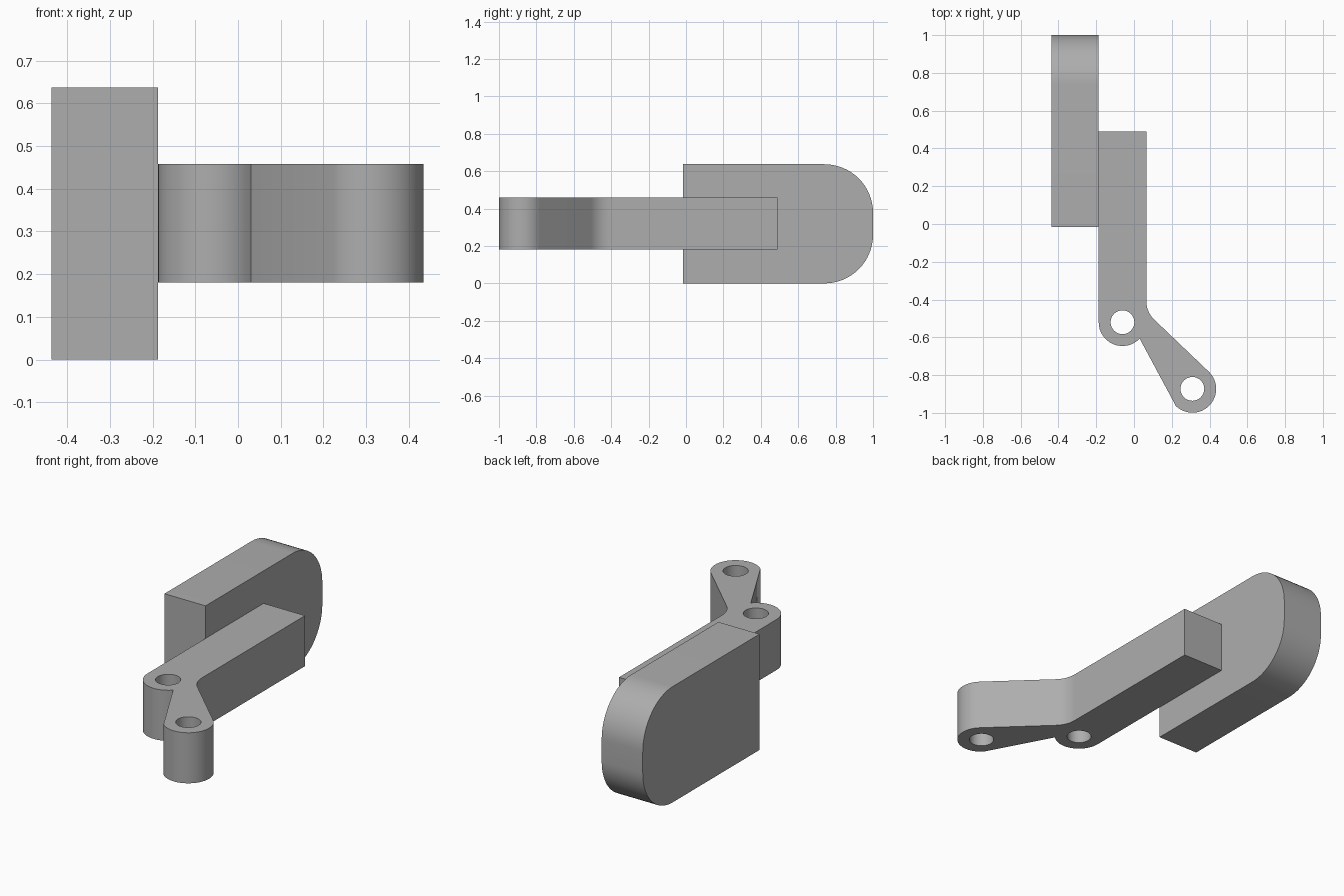
import bpy, bmesh
from math import sin, cos, radians, degrees, atan2, tan
from mathutils import Vector, Matrix

cube = bpy.data.objects.get("Cube")
if cube:
    bpy.data.objects.remove(cube, do_unlink=True)

grey = bpy.data.materials.new("plain_grey")
grey.use_nodes = True
colour = (0.42, 0.42, 0.42, 1)
grey.diffuse_color = colour
grey.node_tree.nodes["Principled BSDF"].inputs["Base Color"].default_value = colour


def arc(centre, r, start, end, steps=16):
    """Points on an arc, angles in degrees."""
    angles = [radians(start + (end - start) * i / steps) for i in range(steps + 1)]
    return [(centre[0] + r * cos(a), centre[1] + r * sin(a)) for a in angles]


def plate(name, loops, thickness, matrix):
    """Extruded outline; loops after the first are holes."""
    curve = bpy.data.curves.new(name, 'CURVE')
    curve.dimensions = '2D'
    curve.fill_mode = 'BOTH'
    curve.extrude = thickness / 2
    for loop in loops:
        spline = curve.splines.new('POLY')
        spline.points.add(len(loop) - 1)
        for point, (x, y) in zip(spline.points, loop):
            point.co = (x, y, 0, 1)
        spline.use_cyclic_u = True
    obj = bpy.data.objects.new(name, curve)
    bpy.context.collection.objects.link(obj)
    bpy.ops.object.select_all(action='DESELECT')
    obj.select_set(True)
    bpy.context.view_layer.objects.active = obj
    bpy.ops.object.convert(target='MESH')
    obj = bpy.context.object
    obj.name = name
    bm = bmesh.new()
    bm.from_mesh(obj.data)
    bmesh.ops.remove_doubles(bm, verts=bm.verts, dist=0.0001)
    bmesh.ops.transform(bm, matrix=matrix, verts=bm.verts)
    bmesh.ops.recalc_face_normals(bm, faces=bm.faces)
    bm.to_mesh(obj.data)
    bm.free()
    obj.data.materials.clear()
    obj.data.materials.append(grey)
    bpy.ops.object.shade_smooth_by_angle(angle=radians(30))
    return obj


# Upright block with rounded back corners, outlined in y-z
height, corner = 0.637, 0.26
block = [(-0.015, 0)]
block += arc((1 - corner, corner), corner, -90, 0)
block += arc((1 - corner, height - corner), corner, 0, 90)
block += [(-0.015, height)]
yz_to_world = Matrix(((0, 0, 1, -0.312), (1, 0, 0, 0), (0, 1, 0, 0), (0, 0, 0, 1)))
plate("rounded_block", [block], 0.25, yz_to_world)

# Bent arm with two pin holes, outlined in x-y
half = 0.126
elbow, tip = Vector((-0.061, -0.52)), Vector((0.309, -0.873))
link = (tip - elbow).normalized()
heading = degrees(atan2(link.y, link.x))
bend = 90 + heading
# Inner corner: where the straight edge meets the link edge
inner_y = elbow.y + half * tan(radians(bend / 2))
fillet = 0.14
fillet_centre = (elbow.x + half + fillet, inner_y + fillet * tan(radians(bend / 2)))
arm = [(elbow.x - half, 0.49)]
arm += arc(elbow, half, 180, 270 + bend)
arm += arc(tip, half, heading - 90, heading + 90, 24)
arm += arc(fillet_centre, fillet, 180 + bend, 180)
arm += [(elbow.x + half, 0.49)]
holes = [arc(c, 0.063, 0, 348.75, 31) for c in (elbow, tip)]
plate("bent_arm", [arm] + holes, 0.278, Matrix.Translation((0, 0, 0.319)))
